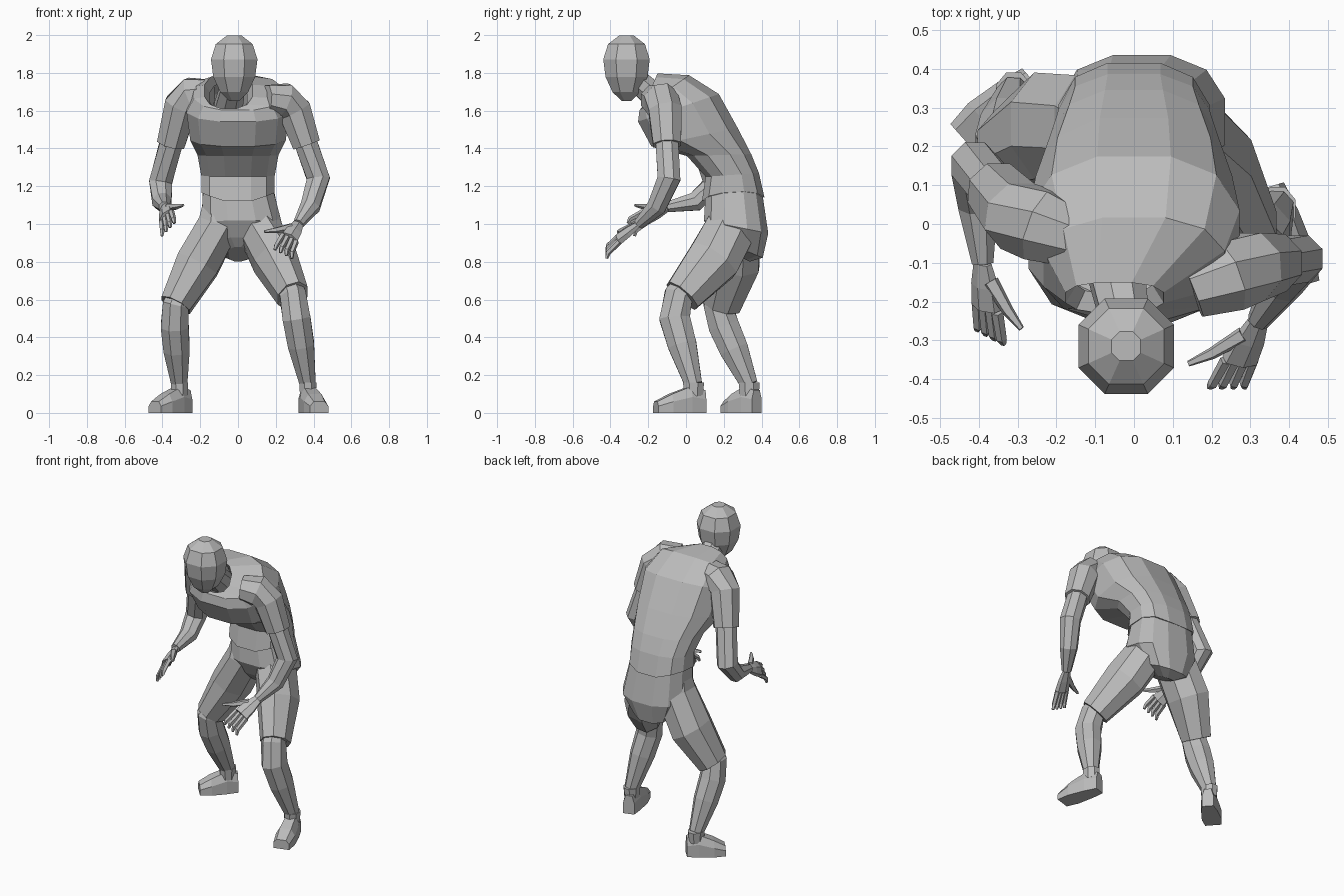
import bpy, bmesh, math
from mathutils import Vector

cube = bpy.data.objects.get("Cube")
if cube:
    bpy.data.objects.remove(cube, do_unlink=True)

GREY = (.5, .5, .5, 1)
ACROSS = Vector((1, 0, 0))
DEPTH = Vector((0, 1, 0))
UP = Vector((0, 0, 1))

grey = bpy.data.materials.new("plain_grey")
grey.use_nodes = True
grey.diffuse_color = GREY
grey.node_tree.nodes["Principled BSDF"].inputs["Base Color"].default_value = GREY


def ring(centre, across, depth, sides, power=1):
    """Closed loop of points; a power below one squares it off."""
    points = []
    for i in range(sides):
        angle = math.tau * (i + .5) / sides
        c, s = math.cos(angle), math.sin(angle)
        points.append(centre + across * math.copysign(abs(c) ** power, c)
                      + depth * math.copysign(abs(s) ** power, s))
    return points


def loft(name, rings, open_end=False):
    """Skin a list of rings into one flat shaded mesh."""
    bm = bmesh.new()
    loops = [[bm.verts.new(point) for point in points] for points in rings]
    count = len(loops[0])
    for lower, upper in zip(loops, loops[1:]):
        for i in range(count):
            j = (i + 1) % count
            bm.faces.new((lower[i], lower[j], upper[j], upper[i]))
    bm.faces.new(loops[0][::-1])
    if not open_end:
        bm.faces.new(loops[-1])
    bmesh.ops.recalc_face_normals(bm, faces=bm.faces)
    mesh = bpy.data.meshes.new(name)
    bm.to_mesh(mesh)
    bm.free()
    mesh.materials.append(grey)
    bpy.context.collection.objects.link(bpy.data.objects.new(name, mesh))


def tube(name, path, radii, depth=1, sides=8, reference=ACROSS):
    """Limb along a path; depth flattens or deepens its cross-section."""
    rings = []
    last = len(path) - 1
    for i, (point, radius) in enumerate(zip(path, radii)):
        along = (path[min(i + 1, last)] - path[max(i - 1, 0)]).normalized()
        across = (reference - along * reference.dot(along)).normalized()
        rings.append(ring(point, across * radius, along.cross(across) * radius * depth, sides))
    loft(name, rings)


def trunk(name, sections, dip=0, open_end=False):
    """Trunk from sections of centre x, half width, front (y, z) and back (y, z)."""
    rings = []
    for x, half, front, back in sections:
        front, back = Vector((x, *front)), Vector((x, *back))
        rings.append(ring((front + back) / 2, ACROSS * half, (back - front) / 2, 12, .8))
    # Hem hangs lower in the middle
    for point in rings[0]:
        point.z -= dip * (1 - abs(point.x) / sections[0][1])
    loft(name, rings, open_end)


def head(name, centre, radius, half_height, levels=6):
    """Egg shape that narrows towards the chin."""
    rings = []
    for i in range(levels):
        angle = math.pi * (i + .5) / levels
        height = -math.cos(angle)
        half = radius * math.sin(angle) * (1 + height / 5)
        rings.append(ring(centre + UP * half_height * height, ACROSS * half, DEPTH * half, 8, .9))
    loft(name, rings)


def boot(name, ankle, toe):
    """Flat soled boot, low at the toe, with an ankle cuff."""
    ankle = Vector((ankle.x, ankle.y, 0))
    forward = (toe - ankle).normalized()
    heel = ankle - forward * .06
    side = forward.cross(UP)
    rings = []
    for step, half, height in [(0, .035, .12), (.3, .05, .14), (.7, .06, .1), (1, .05, .06)]:
        base = heel.lerp(toe, step)
        outer, inner, top = side * half, side * half * .6, UP * height
        rings.append([base + outer, base + outer + top * .6, base + inner + top,
                      base - inner + top, base - outer + top * .6, base - outer])
    loft(name, rings)
    tube(name + "_cuff", [ankle + UP * .09, ankle + UP * .16], [.045, .05], depth=1.2)


def leg(label, hip, knee, calf, ankle, toe):
    """Shorts leg, bare lower leg and boot."""
    hip, knee, calf, ankle, toe = map(Vector, (hip, knee, calf, ankle, toe))
    thigh = hip.lerp(knee, .5) + DEPTH * .03
    tube(label + "_shorts_leg", [hip + UP * .12, hip, thigh, knee], [.09, .12, .125, .09], depth=1.2)
    tube(label + "_lower_leg", [knee.lerp(hip, .2), knee - DEPTH * .02, calf, calf.lerp(ankle, .4), ankle],
         [.07, .075, .08, .075, .045], depth=1.1)
    boot(label + "_boot", ankle, toe)


def hand(label, wrist, tips, thumb_tip):
    """Palm, four bent fingers and a thumb."""
    reach = tips - wrist
    knuckles = wrist + reach * .6 + UP * .02
    spread = thumb_tip - wrist
    spread = (spread - spread.project(reach)).normalized()
    lift = reach * .15 + UP * .01
    tube(label + "_palm", [wrist, wrist.lerp(knuckles, .5), knuckles], [.03, .046, .052],
         depth=.55, sides=6, reference=spread)
    for i, finger in enumerate(["little", "ring", "middle", "index"]):
        offset = spread * (i - 1.5)
        base, tip = knuckles + offset * .026, tips + offset * .034
        tube(f"{label}_{finger}_finger", [base, base.lerp(tip, .5) + lift, tip],
             [.016, .014, .008], sides=5, reference=spread)
    root = wrist.lerp(knuckles, .35) + spread * .025
    tube(label + "_thumb", [root, root.lerp(thumb_tip, .55) + lift * .3, thumb_tip],
         [.022, .016, .008], sides=5, reference=UP)


def arm(label, shoulder, elbow, wrist, tips, thumb_tip):
    """Sleeve, bare arm and hand."""
    shoulder, elbow, wrist, tips, thumb_tip = map(Vector, (shoulder, elbow, wrist, tips, thumb_tip))
    root = Vector((shoulder.x / 2, shoulder.y - .06, shoulder.z + .06))
    hem = shoulder.lerp(elbow, .5)
    tube(label + "_sleeve", [root, root.lerp(shoulder, .6) + UP * .03, shoulder, hem],
         [.08, .1, .095, .08], reference=DEPTH)
    forearm = elbow.lerp(wrist, .4) - UP * .05
    tube(label + "_arm", [shoulder, hem, elbow, forearm, wrist], [.06, .065, .066, .055, .03])
    hand(label, wrist, tips, thumb_tip)


# Head and neck
head("head", Vector((-.02, -.315, 1.825)), .13, .18)
tube("neck", [Vector((-.05, -.1, 1.62)), Vector((-.02, -.26, 1.76))], [.08, .065])

# Shirt, leaning forward, with an open collar turned inwards
trunk("shirt", [
    (0, .2, (.08, 1.16), (.42, 1.18)),
    (0, .2, (.1, 1.25), (.39, 1.27)),
    (0, .22, (0, 1.36), (.35, 1.37)),
    (0, .26, (-.19, 1.41), (.28, 1.51)),
    (0, .28, (-.26, 1.54), (.18, 1.69)),
    (0, .24, (-.25, 1.6), (.02, 1.79)),
    (-.05, .13, (-.23, 1.61), (-.15, 1.8)),
    (-.05, .1, (-.18, 1.59), (-.11, 1.75))], dip=.06, open_end=True)

# Seat of the shorts
trunk("shorts_seat", [
    (0, .19, (.1, 1.17), (.4, 1.22)),
    (.02, .22, (.09, 1.02), (.44, .95)),
    (.01, .14, (.14, .93), (.41, .82)),
    (0, .05, (.18, .88), (.34, .8))])

# Limbs, posed separately: one foot forward, the other back
leg("left", hip=(.1, .25, 1), knee=(.29, -.02, .62), calf=(.31, -.06, .5),
    ankle=(.37, .04, .15), toe=(.43, -.16, 0))
leg("right", hip=(-.1, .25, 1), knee=(-.33, .19, .57), calf=(-.335, .2, .46),
    ankle=(-.31, .335, .15), toe=(-.44, .22, 0))
arm("left", shoulder=(.3, -.11, 1.6), elbow=(.425, -.09, 1.24), wrist=(.32, -.25, 1),
    tips=(.24, -.42, .84), thumb_tip=(.14, -.36, .96))
arm("right", shoulder=(-.3, .02, 1.63), elbow=(-.41, .15, 1.22), wrist=(-.39, -.1, 1.09),
    tips=(-.37, -.29, .97), thumb_tip=(-.29, -.27, 1.1))
